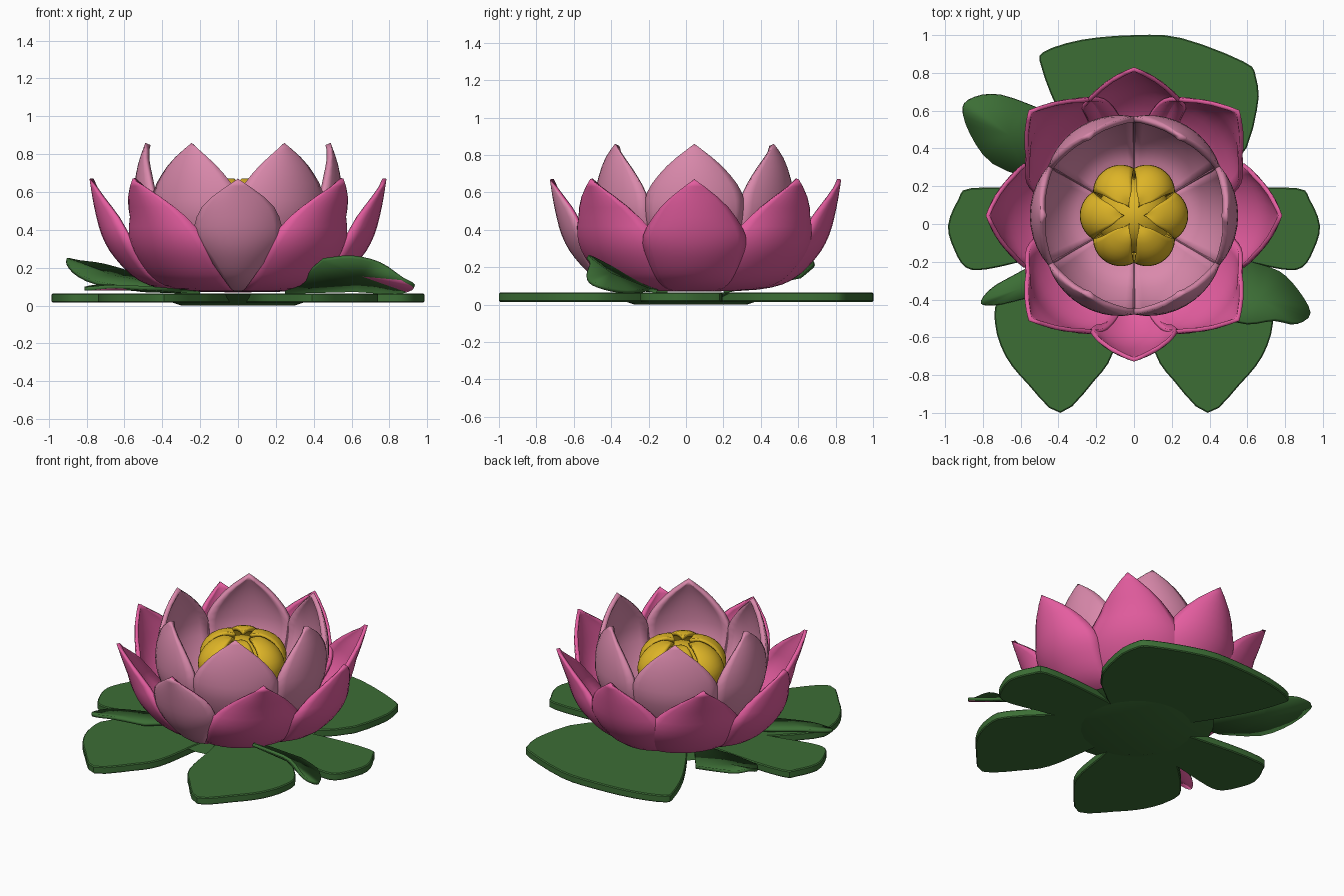
import bpy, bmesh, math
from mathutils import Vector

if "Cube" in bpy.data.objects:
    bpy.data.objects.remove(bpy.data.objects["Cube"])

CY = 0.045  # flower centre in y


def material(name, rgb):
    m = bpy.data.materials.new(name)
    m.diffuse_color = (*rgb, 1)
    m.use_nodes = True
    m.node_tree.nodes["Principled BSDF"].inputs["Base Color"].default_value = m.diffuse_color
    return m


DEEP = material("deep_pink", (0.78, 0.11, 0.35))
LIGHT = material("light_pink", (0.70, 0.25, 0.41))
GOLD = material("golden_yellow", (0.73, 0.46, 0.02))
GREEN = material("leaf_green", (0.045, 0.155, 0.036))


def spline(pts, n, closed=False):
    """Catmull-Rom points through a short list."""
    pts = [Vector(p) for p in pts]
    k, out = len(pts), []
    for i in range(k if closed else k - 1):
        if closed:
            a, b, c, d = (pts[(i + j) % k] for j in (-1, 0, 1, 2))
        else:
            a, b, c, d = (pts[min(max(i + j, 0), k - 1)] for j in (-1, 0, 1, 2))
        for j in range(n):
            t = j / n
            out.append(0.5 * (2 * b + (c - a) * t + (2 * a - 5 * b + 4 * c - d) * t * t
                              + (3 * b - a - 3 * c + d) * t ** 3))
    if not closed:
        out.append(pts[-1])
    return out


def finish(name, bm, mats, thick=0, rim=1):
    me = bpy.data.meshes.new(name)
    bm.to_mesh(me)
    bm.free()
    ob = bpy.data.objects.new(name, me)
    bpy.context.collection.objects.link(ob)
    for m in mats:
        me.materials.append(m)
    if thick:
        s = ob.modifiers.new("thickness", 'SOLIDIFY')
        s.thickness, s.offset = thick, -1
        if len(mats) > 1:  # inner side takes the next colour
            s.material_offset, s.material_offset_rim = 1, rim
    bpy.ops.object.select_all(action='DESELECT')
    bpy.context.view_layer.objects.active = ob
    ob.select_set(True)
    bpy.ops.object.shade_smooth_by_angle(angle=math.radians(40))
    return ob


def petals(name, profile, angles, mats, thick, pull, scale=1.0, narrow=0.0):
    """Ring of cupped petals; profile rows are radius, height, half angle."""
    bm = bmesh.new()
    rows, N = spline(profile, 3), 5
    for a in angles:
        grid = []
        for r, z, w in rows:
            line, w = [], max(w, 0)
            full = min(1, w / 20)
            for i in range(-N, N + 1):
                s = i / N
                th = math.radians(a + s * w)
                rr = r * scale * (1 - pull * s * s * full)
                line.append(bm.verts.new((rr * math.cos(th) * (1 - narrow * full),
                                          CY + rr * math.sin(th), z)))
            grid.append(line)
        for p, q in zip(grid, grid[1:]):
            for i in range(2 * N):
                bm.faces.new((p[i], p[i + 1], q[i + 1], q[i]))
        bmesh.ops.remove_doubles(bm, verts=grid[-1], dist=0.0005)
    # outside must face outward
    bm.normal_update()
    if sum(f.normal.dot(Vector((f.calc_center_median().x, f.calc_center_median().y - CY, 0)))
           for f in bm.faces) < 0:
        bmesh.ops.reverse_faces(bm, faces=bm.faces)
    return finish(name, bm, mats, thick)


# Petal rings: the front petal shows as a light wedge over its wide neighbours
path = [(0.05, 0.07), (0.34, 0.08), (0.52, 0.13), (0.65, 0.25), (0.72, 0.37),
        (0.76, 0.52), (0.785, 0.67)]


def outer(*half_angles):
    return [(r, z, w) for (r, z), w in zip(path, half_angles)]


inner = [(0.05, 0.10, 31), (0.32, 0.14, 31), (0.46, 0.28, 31), (0.54, 0.46, 31),
         (0.55, 0.60, 29), (0.53, 0.74, 17), (0.49, 0.86, 0)]
heart = [(0.05, 0.12, 34), (0.20, 0.25, 32), (0.27, 0.42, 31), (0.285, 0.53, 30),
         (0.23, 0.62, 27), (0.13, 0.67, 22), (0.05, 0.66, 0)]
petals("outer_petals_straight", outer(30, 27, 26, 26, 25, 15, 0), [0, 90, 180], [DEEP], 0.022, 0.10)
petals("outer_petals_diagonal", outer(45, 42, 38, 33, 27, 15, 0), [45, 135, 225, 315], [DEEP],
       0.022, 0.09, 1.005, 0.08)
petals("outer_petal_front", outer(4, 5, 8, 15, 21, 16, 0), [270], [LIGHT, DEEP], 0.022, 0.09, 0.985)
petals("inner_petals", inner, range(0, 360, 60), [LIGHT], 0.03, 0.05)
petals("centre_petals", heart, range(0, 360, 60), [GOLD], 0.025, 0.13)

# Rounded core filling the yellow centre
bm = bmesh.new()
bmesh.ops.create_uvsphere(bm, u_segments=16, v_segments=10, radius=0.2)
bmesh.ops.translate(bm, verts=bm.verts, vec=(0, CY, 0.45))
finish("centre_core", bm, [GOLD])


def pad(name, outline, z0=0.015, z1=0.065):
    """Flat leaf slab with softened edge."""
    bm = bmesh.new()
    f = bm.faces.new([bm.verts.new((p.x, p.y, z0)) for p in
                      spline([(x, y, 0) for x, y in outline], 3, True)])
    f.normal_update()
    if f.normal.z > 0:
        f.normal_flip()
    ext = bmesh.ops.extrude_face_region(bm, geom=[f], use_keep_orig=True)
    bmesh.ops.translate(bm, vec=(0, 0, z1 - z0),
                        verts=[v for v in ext["geom"] if isinstance(v, bmesh.types.BMVert)])
    bmesh.ops.recalc_face_normals(bm, faces=bm.faces)
    rim = [e for e in bm.edges if abs(e.verts[0].co.z - e.verts[1].co.z) < 1e-5]
    bmesh.ops.bevel(bm, geom=rim, offset=0.006, segments=1, affect='EDGES')
    bmesh.ops.triangulate(bm, faces=[f for f in bm.faces if len(f.verts) > 4])
    finish(name, bm, [GREEN])


# Flat leaves
pad("back_leaf", [(0, 0), (-0.22, 0.3), (-0.4, 0.6), (-0.49, 0.83), (-0.48, 0.91), (-0.28, 0.975),
                  (0, 1.0), (0.25, 0.985), (0.58, 0.86), (0.645, 0.78), (0.65, 0.6), (0.52, 0.3)])
side = [(0, 0.1), (0.5, 0.18), (0.86, 0.19), (0.93, 0.13), (0.985, -0.01), (0.95, -0.14),
        (0.89, -0.23), (0.78, -0.24), (0.5, -0.18), (0, -0.1)]
front = [(0, 0.05), (0.06, -0.4), (0.11, -0.68), (0.21, -0.83), (0.39, -1.0),
         (0.56, -0.85), (0.68, -0.7), (0.735, -0.53), (0.7, -0.38), (0.4, -0.1)]
for label, s in (("right", 1), ("left", -1)):
    pad(label + "_leaf", [(s * x, y) for x, y in side])
    pad("front_" + label + "_leaf", [(s * x, y) for x, y in front])

# Hub joining the leaves under the flower, resting on the ground
bm = bmesh.new()
bmesh.ops.create_cone(bm, cap_ends=True, segments=24, radius1=0.3, radius2=0.48, depth=0.06)
bmesh.ops.translate(bm, verts=bm.verts, vec=(0, CY - 0.02, 0.03))
finish("leaf_hub", bm, [GREEN])


def raised(name, outline, root, rib, pink_from=9):
    """Tilted leaf fanned round a sunken middle; underside is pink beyond |x| = pink_from."""
    bm = bmesh.new()
    ring = [bm.verts.new(p) for p in [Vector(root)] + spline(outline, 3)]
    mid = bm.verts.new(rib)
    for i in range(len(ring)):
        f = bm.faces.new((mid, ring[i], ring[(i + 1) % len(ring)]))
        f.material_index = int(abs(f.calc_center_median().x) > pink_from)
    bm.normal_update()
    if sum(f.normal.z for f in bm.faces) < 0:
        bmesh.ops.reverse_faces(bm, faces=bm.faces)
    finish(name, bm, [GREEN, GREEN, DEEP], 0.02, 0)


# Raised leaves between the flat ones
raised("back_left_raised_leaf",
       [(-0.5, 0.22, 0.09), (-0.75, 0.32, 0.13), (-0.87, 0.48, 0.19), (-0.905, 0.61, 0.25),
        (-0.84, 0.67, 0.24), (-0.7, 0.68, 0.22), (-0.5, 0.61, 0.16)],
       (-0.2, 0.2, 0.08), (-0.66, 0.47, 0.16))
raised("front_right_raised_leaf",
       [(0.45, -0.48, 0.25), (0.6, -0.52, 0.265), (0.75, -0.5, 0.23), (0.87, -0.52, 0.15),
        (0.935, -0.47, 0.11), (0.87, -0.35, 0.08), (0.77, -0.25, 0.08), (0.62, -0.2, 0.09)],
       (0.25, -0.15, 0.08), (0.66, -0.4, 0.17), 0.81)
raised("front_left_raised_leaf",
       [(-0.5, -0.2, 0.1), (-0.65, -0.28, 0.11), (-0.75, -0.34, 0.11), (-0.81, -0.41, 0.1),
        (-0.78, -0.43, 0.1), (-0.65, -0.41, 0.11), (-0.45, -0.36, 0.1)],
       (-0.2, -0.1, 0.08), (-0.6, -0.34, 0.1), 0.6)
